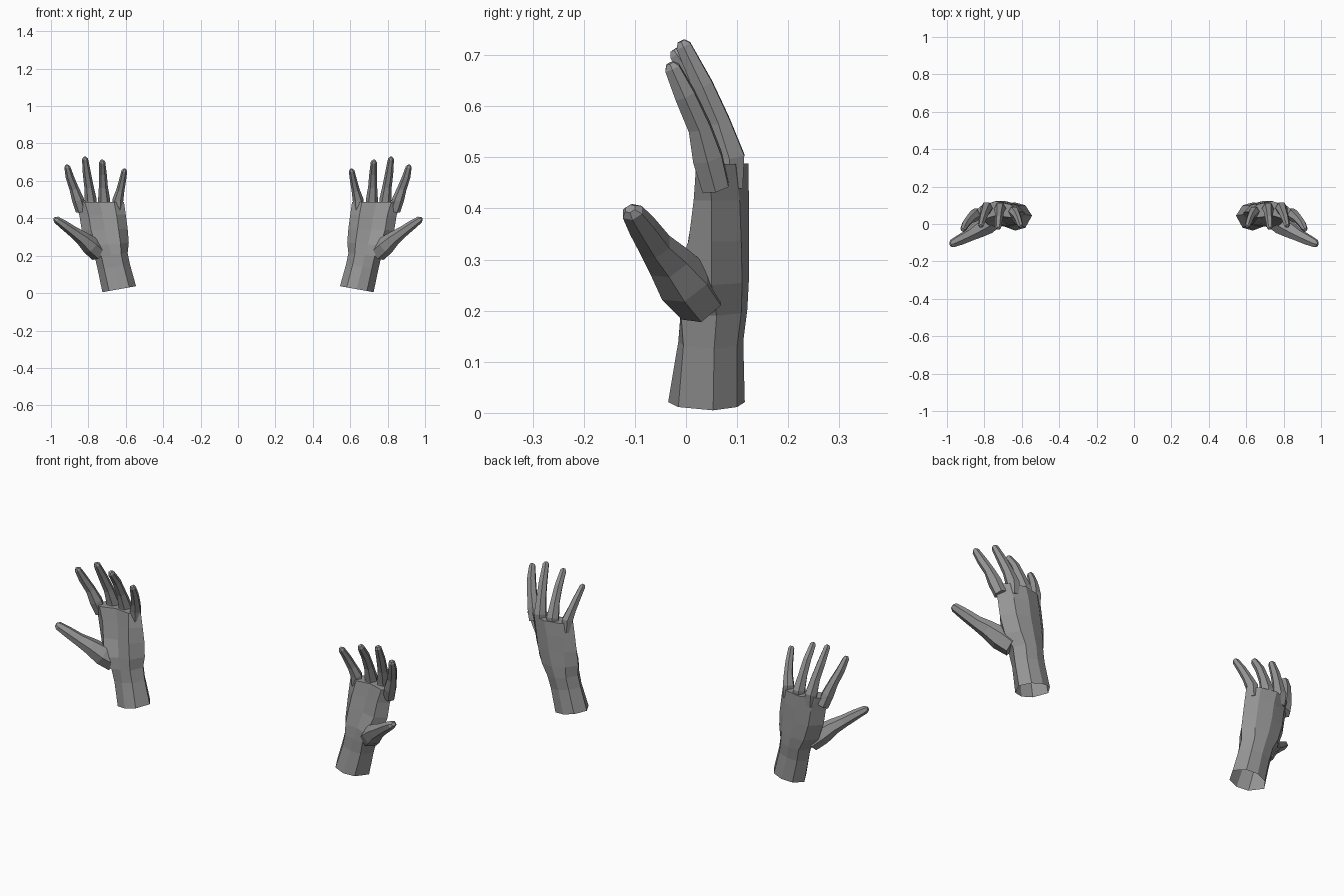
import bpy, bmesh, math
from mathutils import Vector

if "Cube" in bpy.data.objects:
    bpy.data.objects.remove(bpy.data.objects["Cube"])

skin = bpy.data.materials.new("grey")
skin.diffuse_color = (0.3, 0.3, 0.3, 1)
skin.use_nodes = True
skin.node_tree.nodes["Principled BSDF"].inputs["Base Color"].default_value = skin.diffuse_color


def loft(name, rings):
    """Closed solid through rings that all have the same number of points."""
    bm = bmesh.new()
    loops = [[bm.verts.new(p) for p in ring] for ring in rings]
    n = len(loops[0])
    for a, b in zip(loops, loops[1:]):
        for i in range(n):
            j = (i + 1) % n
            bm.faces.new((a[i], a[j], b[j], b[i]))
    bm.faces.new(loops[0])
    bm.faces.new(loops[-1])
    bmesh.ops.recalc_face_normals(bm, faces=bm.faces)
    mesh = bpy.data.meshes.new(name)
    bm.to_mesh(mesh)
    bm.free()
    mesh.materials.append(skin)
    ob = bpy.data.objects.new(name, mesh)
    bpy.context.collection.objects.link(ob)
    return ob


def palm_ring(left, right, front, back):
    """Eight-sided section: two side points, three front and three back depths."""
    l, r = Vector(left), Vector(right)
    pts = [l]
    for t, y in zip((0.2, 0.5, 0.8), front):
        p = l.lerp(r, t)
        pts.append(Vector((p.x, y, p.z)))
    pts.append(r)
    for t, y in zip((0.8, 0.5, 0.2), back):
        p = l.lerp(r, t)
        pts.append(Vector((p.x, y, p.z)))
    return pts


def digit(name, path, sides=6):
    """Tapered tube along (x, y, z, half width, half depth), rounded at the tip."""
    path = list(path)
    end, prev = path[-1], path[-2]
    d = (Vector(end[:3]) - Vector(prev[:3])).normalized()
    tip = Vector(end[:3]) + d * end[3] * 0.65
    path.append((*tip, end[3] * 0.5, end[4] * 0.5))
    pts = [Vector(p[:3]) for p in path]
    rings = []
    for i, p in enumerate(path):
        t = (pts[min(i + 1, len(pts) - 1)] - pts[max(i - 1, 0)]).normalized()
        u = Vector((0, 1, 0)).cross(t).normalized()
        v = t.cross(u)
        rings.append([pts[i] + u * p[3] * math.cos(a) + v * p[4] * math.sin(a)
                      for a in (math.tau * k / sides for k in range(sides))])
    return loft(name, rings)


# Wrist and palm
hand = loft("right_hand", [
    palm_ring((.545, .045, .037), (.725, .053, .005), (-.02, -.035, -.015), (.1, .115, .1)),
    palm_ring((.578, .05, .155), (.75, .055, .125), (-.005, -.015, -.005), (.1, .112, .1)),
    palm_ring((.59, .055, .215), (.765, .06, .19), (-.005, -.01, -.01), (.108, .12, .105)),
    palm_ring((.584, .06, .27), (.805, .05, .25), (-.005, .0, -.025), (.11, .123, .105)),
    palm_ring((.59, .065, .345), (.835, .05, .335), (.005, .02, .005), (.108, .123, .105)),
    palm_ring((.6, .065, .42), (.848, .05, .415), (.02, .035, .015), (.105, .123, .105)),
    palm_ring((.61, .065, .488), (.872, .045, .487), (.035, .045, .02), (.095, .122, .105)),
])

# Thumb and fingers
digits = [
    digit("thumb", [(.745, .03, .215, .05, .05), (.79, -.003, .255, .05, .057),
                    (.835, -.033, .295, .038, .046), (.88, -.06, .327, .03, .035),
                    (.93, -.085, .364, .025, .03), (.972, -.105, .393, .019, .023)]),
    digit("index_finger", [(.838, .058, .44, .03, .03), (.856, .042, .5, .032, .033),
                           (.877, .026, .56, .025, .025), (.9, -.002, .622, .022, .023),
                           (.913, -.027, .675, .016, .017)]),
    digit("middle_finger", [(.783, .085, .44, .03, .03), (.788, .085, .5, .032, .034),
                            (.797, .063, .57, .025, .026), (.808, .033, .64, .022, .023),
                            (.818, -.005, .718, .016, .017)]),
    digit("ring_finger", [(.715, .085, .44, .03, .03), (.716, .083, .5, .032, .034),
                          (.72, .058, .57, .024, .025), (.723, .025, .64, .021, .022),
                          (.726, -.018, .702, .016, .017)]),
    digit("little_finger", [(.644, .07, .44, .027, .027), (.642, .066, .5, .029, .03),
                            (.629, .048, .55, .022, .024), (.618, .024, .6, .019, .021),
                            (.607, -.008, .655, .015, .016)]),
]

# Fuse the digits to the palm
for d in digits:
    mod = hand.modifiers.new("join_" + d.name, 'BOOLEAN')
    mod.operation, mod.object, mod.solver = 'UNION', d, 'EXACT'
bpy.context.view_layer.update()
fused = bpy.data.meshes.new_from_object(
    hand.evaluated_get(bpy.context.evaluated_depsgraph_get()))
hand.modifiers.clear()
hand.data = fused
for d in digits:
    bpy.data.objects.remove(d)

# Open the wrist end
bm = bmesh.new()
bm.from_mesh(fused)
bm.normal_update()
ends = [f for f in bm.faces if f.calc_center_median().z < 0.04 and f.normal.z < -0.7]
bmesh.ops.delete(bm, geom=ends, context='FACES')
bm.to_mesh(fused)
bm.free()

# Mirrored left hand
left = hand.copy()
left.name = "left_hand"
left.data = fused.copy()
bpy.context.collection.objects.link(left)
bm = bmesh.new()
bm.from_mesh(left.data)
for v in bm.verts:
    v.co.x = -v.co.x
bmesh.ops.reverse_faces(bm, faces=bm.faces)
bm.to_mesh(left.data)
bm.free()
